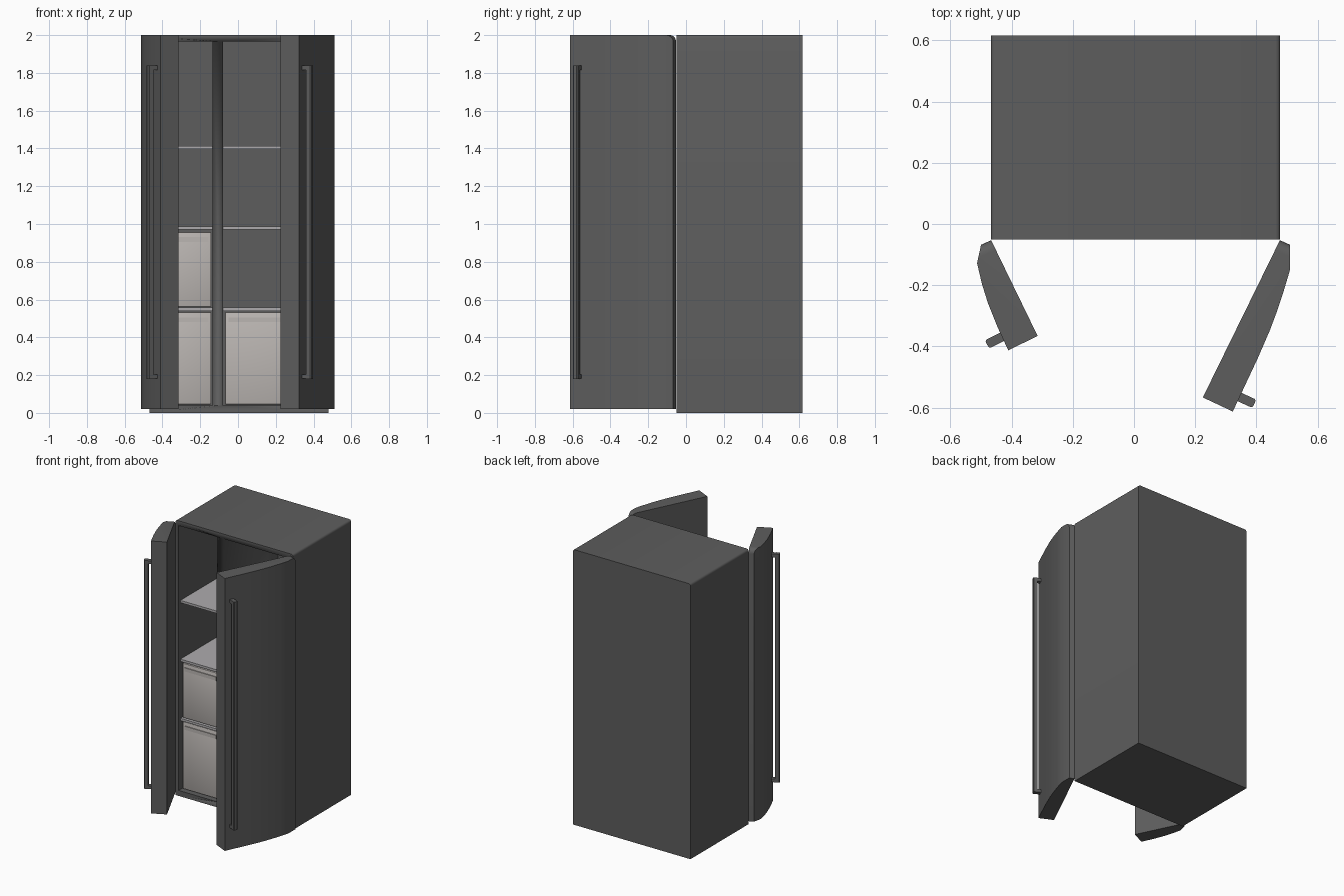
import bpy, bmesh, math
from mathutils import Vector

if "Cube" in bpy.data.objects:
    bpy.data.objects.remove(bpy.data.objects["Cube"])


def material(name, r, g, b):
    m = bpy.data.materials.new(name)
    m.diffuse_color = (r, g, b, 1)
    m.use_nodes = True
    m.node_tree.nodes["Principled BSDF"].inputs["Base Color"].default_value = m.diffuse_color
    return m


DARK = material("dark_steel", 0.11, 0.11, 0.11)
SHELF = material("shelf_grey", 0.42, 0.41, 0.42)
BIN = material("bin_plastic", 0.50, 0.47, 0.45)


def finish(name, bm, mat):
    bmesh.ops.recalc_face_normals(bm, faces=bm.faces)
    me = bpy.data.meshes.new(name)
    bm.to_mesh(me)
    bm.free()
    ob = bpy.data.objects.new(name, me)
    bpy.context.collection.objects.link(ob)
    me.materials.append(mat)
    bpy.ops.object.select_all(action='DESELECT')
    ob.select_set(True)
    bpy.context.view_layer.objects.active = ob
    bpy.ops.object.shade_smooth_by_angle(angle=math.radians(35))
    return ob


def add_prism(bm, outline, z0, z1):
    """Extrude a plan outline between two heights."""
    f = bm.faces.new([bm.verts.new((x, y, z0)) for x, y in outline])
    r = bmesh.ops.extrude_face_region(bm, geom=[f])
    for v in r["geom"]:
        if isinstance(v, bmesh.types.BMVert):
            v.co.z = z1


def box(name, x, y, z, mat, edge_test=None, width=0.0, segs=3):
    bm = bmesh.new()
    add_prism(bm, [(x[0], y[0]), (x[1], y[0]), (x[1], y[1]), (x[0], y[1])], *z)
    if width:
        edges = [e for e in bm.edges if edge_test is None or edge_test(e)]
        bmesh.ops.bevel(bm, geom=edges, offset=width, segments=segs,
                        profile=0.5, affect='EDGES')
    return finish(name, bm, mat)


# Cabinet: solid block with softened top side edges, two compartments cut out
def top_side(e):
    a, b = (v.co for v in e.verts)
    return min(a.z, b.z) > 1.9 and abs(a.x - b.x) < 0.01


cabinet = box("cabinet", (-0.468, 0.478), (-0.05, 0.617), (0, 2), DARK, top_side, 0.015)
for i, span in enumerate([(-0.442, -0.134), (-0.079, 0.452)]):
    cutter = box("compartment_cutter", span, (-0.2, 0.57), (0.04, 1.965), DARK)
    cutter.hide_render = True
    mod = cabinet.modifiers.new("compartment", 'BOOLEAN')
    mod.operation = 'DIFFERENCE'
    mod.solver = 'EXACT'
    mod.object = cutter
    bpy.context.view_layer.objects.active = cabinet
    bpy.ops.object.modifier_apply(modifier=mod.name)
    bpy.data.objects.remove(cutter)

    # Shelves
    for z in (0.54, 0.97, 1.397):
        box("shelf", span, (-0.03, 0.57), (z, z + 0.017), SHELF)


# Drawers with a raised grip strip
def drawer(x0, x1, z0, z1):
    box("drawer", (x0, x1), (-0.02, 0.54), (z0, z1), BIN, None, 0.004, 2)
    box("drawer_grip", (x0 + 0.018, x1 - 0.014), (-0.026, -0.015),
        (z1 - 0.053, z1 - 0.027), BIN)


drawer(-0.432, -0.143, 0.045, 0.533)
drawer(-0.432, -0.143, 0.562, 0.957)
drawer(-0.068, 0.438, 0.045, 0.533)


# Doors: bowed plan outline standing open, hinge side top corner rounded
def door(name, outline):
    bm = bmesh.new()
    add_prism(bm, outline, 0.02, 2.0)
    hinge = {tuple(round(c, 4) for c in p) for p in outline[:2]}
    edges = [e for e in bm.edges if all(v.co.z > 1.9 for v in e.verts) and
             {(round(v.co.x, 4), round(v.co.y, 4)) for v in e.verts} == hinge]
    bmesh.ops.bevel(bm, geom=edges, offset=0.035, segments=5,
                    profile=0.5, affect='EDGES')
    finish(name, bm, DARK)


door("right_door", [(0.477, -0.053), (0.510, -0.068), (0.510, -0.15), (0.490, -0.217),
                    (0.468, -0.284), (0.444, -0.348), (0.405, -0.438),
                    (0.323, -0.613), (0.225, -0.567)])
door("left_door", [(-0.467, -0.053), (-0.500, -0.068), (-0.513, -0.128), (-0.497, -0.196),
                   (-0.478, -0.257), (-0.447, -0.335), (-0.411, -0.413),
                   (-0.315, -0.366)])


# Handles: a long bar on two stand-off posts, along the door normal
def handle(name, base, normal):
    n = Vector(normal).normalized()
    t = Vector((-n.y, n.x)) * 0.015
    b = Vector(base)

    def quad(d0, d1, c=0.0):
        k = t * (1 - c / 0.015)
        pts = [b + n * d0 - t, b + n * (d1 - c) - t, b + n * d1 - k,
               b + n * d1 + k, b + n * (d1 - c) + t, b + n * d0 + t]
        return [tuple(p) for p in pts]

    bm = bmesh.new()
    add_prism(bm, quad(0.022, 0.052, 0.005), 0.18, 1.84)
    for z in (0.18, 1.815):
        add_prism(bm, quad(-0.006, 0.024, 0.001), z + 0.001, z + 0.024)
    finish(name, bm, DARK)


handle("right_handle", (0.346, -0.566), (0.908, -0.418))
handle("left_handle", (-0.434, -0.370), (-0.89, -0.456))
